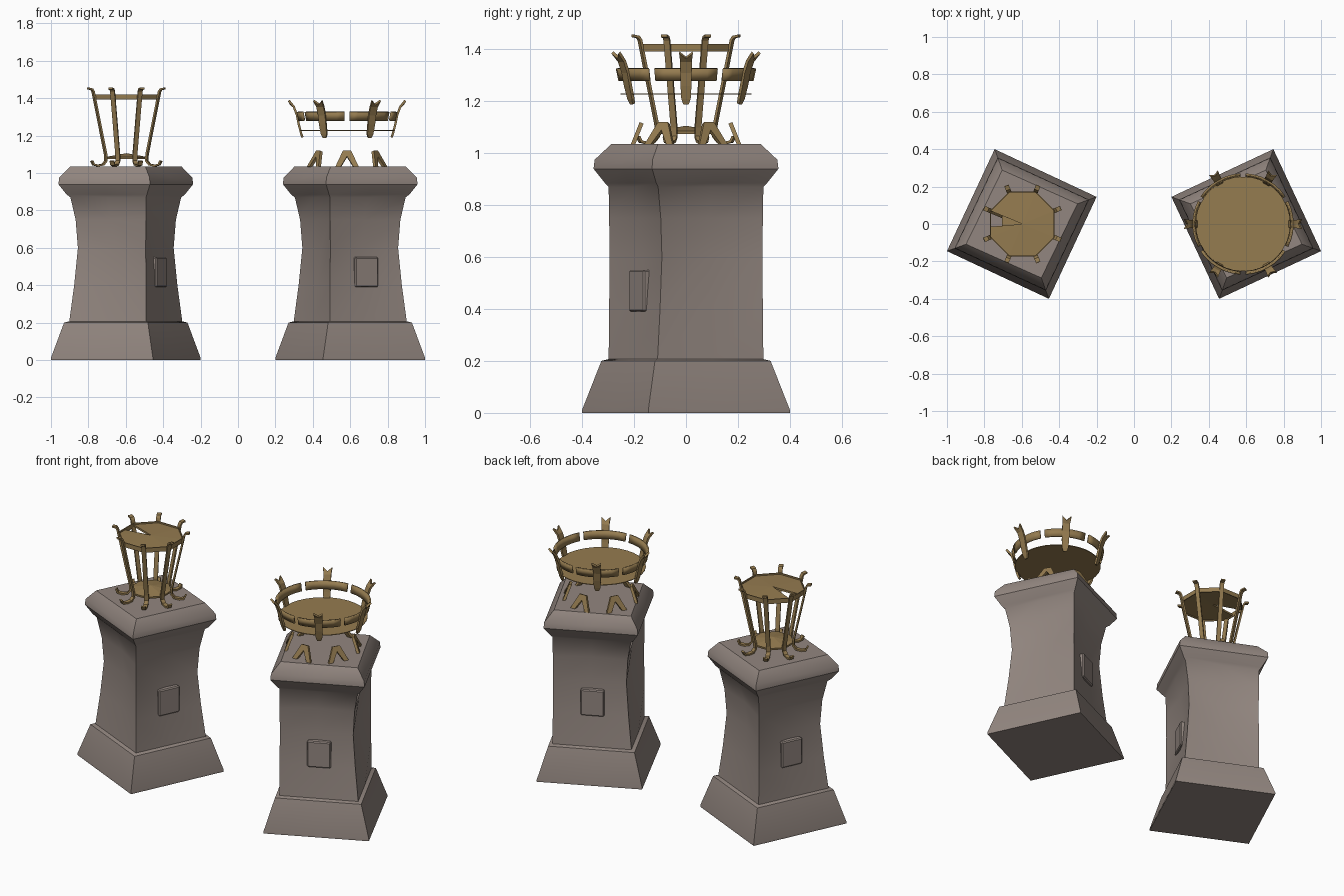
import bpy, bmesh, math
from mathutils import Vector, Matrix

if "Cube" in bpy.data.objects:
    bpy.data.objects.remove(bpy.data.objects["Cube"])


def material(name, rgb):
    m = bpy.data.materials.new(name)
    m.diffuse_color = (*rgb, 1)
    m.use_nodes = True
    m.node_tree.nodes["Principled BSDF"].inputs["Base Color"].default_value = m.diffuse_color
    return m


STONE = material("warm grey stone", (0.29, 0.24, 0.215))
GOLD = material("old brass", (0.30, 0.20, 0.08))


def finish(bm, name, mat, thick=0, smooth=None):
    bmesh.ops.recalc_face_normals(bm, faces=bm.faces)
    me = bpy.data.meshes.new(name)
    bm.to_mesh(me)
    bm.free()
    ob = bpy.data.objects.new(name, me)
    bpy.context.collection.objects.link(ob)
    me.materials.append(mat)
    if thick:
        mod = ob.modifiers.new("thickness", 'SOLIDIFY')
        mod.thickness = thick
        mod.offset = 0
    if smooth:
        bpy.ops.object.select_all(action='DESELECT')
        ob.select_set(True)
        bpy.context.view_layer.objects.active = ob
        bpy.ops.object.shade_smooth_by_angle(angle=math.radians(smooth))
    return ob


def around(cx, ang, r, t, z):
    """Point at radius r and sideways offset t, seen along direction ang."""
    c, s = math.cos(ang), math.sin(ang)
    return Vector((cx + r * c - t * s, r * s + t * c, z))


def grid(bm, rows):
    """Join rows of points into quads."""
    vs = [[bm.verts.new(p) for p in row] for row in rows]
    for a, b in zip(vs, vs[1:]):
        for i in range(len(a) - 1):
            bm.faces.new((a[i], a[i + 1], b[i + 1], b[i]))
    return vs


# Pedestal profile: z, scale of side corners, scale of front/back corners, inward dent
PROFILE = [(0, 1, 1, 0), (0.012, 1, 1, 0), (0.2, 0.825, 0.815, 0),
           (0.207, 0.755, 0.745, 0), (0.4, 0.69, 0.74, 0.02), (0.6, 0.64, 0.735, 0.03),
           (0.75, 0.67, 0.74, 0.02), (0.87, 0.74, 0.745, 0), (0.885, 0.79, 0.78, 0),
           (0.94, 0.90, 0.89, 0), (0.975, 0.89, 0.88, 0), (1.035, 0.745, 0.72, 0)]
CORNERS = [Vector((0.4, -0.145)), Vector((0.145, 0.4)),
           Vector((-0.4, 0.145)), Vector((-0.145, -0.4))]


def pedestal(side, name):
    bm = bmesh.new()
    rows = []
    for z, sx, sy, dent in PROFILE:
        cs = [c * (sy if i % 2 else sx) for i, c in enumerate(CORNERS)]
        ring = []
        for i in range(4):
            mid = (cs[i] + cs[(i + 1) % 4]) / 2
            ring += [cs[i], mid - mid.normalized() * dent]
        rows.append([bm.verts.new((side * (0.6 + p.x), p.y, z)) for p in ring])
    for a, b in zip(rows, rows[1:]):
        for i in range(8):
            j = (i + 1) % 8
            bm.faces.new((a[i], a[j], b[j], b[i]))
    bm.faces.new(rows[0])
    bm.faces.new(rows[-1])
    finish(bm, name + "_pedestal", STONE, smooth=35)


def plaque(cx, deg, name):
    bm = bmesh.new()
    ang = math.radians(deg)
    bmesh.ops.create_cube(bm, size=1, matrix=Matrix.Translation(around(cx, ang, 0.19, 0, 0.47))
                          @ Matrix.Rotation(ang, 4, 'Z') @ Matrix.Diagonal((0.044, 0.135, 0.16, 1)))
    bmesh.ops.bevel(bm, geom=bm.edges[:], offset=0.006, segments=1, affect='EDGES')
    finish(bm, name, STONE)


for side, name, degs in ((-1, "left", (-25, 155)), (1, "right", (295, 115))):
    pedestal(side, name)
    for n, d in enumerate(degs):
        plaque(side * 0.6, d, f"{name}_plaque_{n + 1}")

# Tall cage: eight curled bars
LX = -0.597
BAR = [(0.2, 1.065), (0.19, 1.045), (0.165, 1.04), (0.135, 1.045), (0.118, 1.065),
       (0.12, 1.1), (0.192, 1.435), (0.2, 1.448), (0.222, 1.452)]
bm = bmesh.new()
for k in range(8):
    ang = math.radians(22.5 + 45 * k)
    grid(bm, [[around(LX, ang, r, t, z) for t in (-0.0125, 0.0125)] for r, z in BAR])
finish(bm, "cage_bars", GOLD, 0.01)


# Cage plates: octagonal, the upper one split by a narrow slit
def plate(name, r, z, rise, slit):
    bm = bmesh.new()
    centre = bm.verts.new((LX, 0, z + rise))
    rim = [bm.verts.new(around(LX, math.radians(22.5 + 45 * k), r, 0, z)) for k in range(8)]
    gap = bm.verts.new(around(LX, math.radians(185), r * 0.95, 0, z))
    for k in range(8):
        a, b = rim[k], rim[(k + 1) % 8]
        if k == 3 and slit:
            a = gap
        bm.faces.new((centre, a, b))
    return finish(bm, name, GOLD, 0.012)


plate("cage_top_plate", 0.183, 1.405, 0.006, True)
plate("cage_bottom_plate", 0.118, 1.08, 0.02, False)

# Cage hoop
bm = bmesh.new()
grid(bm, [[around(LX, math.radians(22.5 + 45 * k), 0.184, 0, z) for k in range(9)]
          for z in (1.392, 1.42)])
bmesh.ops.remove_doubles(bm, verts=bm.verts, dist=0.0001)
finish(bm, "cage_hoop", GOLD, 0.006)

# Bowl: thin disc
RX = 0.583
bm = bmesh.new()
bmesh.ops.create_circle(bm, cap_ends=True, segments=32, radius=0.252,
                        matrix=Matrix.Translation((RX, 0, 1.228)))
finish(bm, "bowl_disc", GOLD, 0.004)

# Bowl prongs with forked tips: radius, z, half width, drop of the notch
PRONG = [(0.238, 1.19, 0.010, 0), (0.245, 1.21, 0.018, 0), (0.258, 1.26, 0.021, 0),
         (0.268, 1.31, 0.022, 0), (0.285, 1.355, 0.022, 0), (0.312, 1.388, 0.026, 0.02)]
bm = bmesh.new()
for k in range(6):
    ang = math.radians(60 * k)
    grid(bm, [[around(RX, ang, r - d * 0.6, t, z - d) for t, d in ((-w, 0), (0, n), (w, 0))]
              for r, z, w, n in PRONG])
finish(bm, "bowl_prongs", GOLD, 0.012)

# Bowl band, broken between the prongs
bm = bmesh.new()
for k in range(6):
    grid(bm, [[around(RX, math.radians(60 * k + a), r, 0, z) for a in (-27, -18, -9, 0, 9, 18, 27)]
              for r, z in ((0.256, 1.28), (0.266, 1.327))])
finish(bm, "bowl_band", GOLD, 0.01, smooth=35)

# Bowl feet: inverted V brackets leaning inwards
VEE = [(-0.062, 0), (-0.022, 0.085), (0.022, 0.085), (0.062, 0),
       (0.034, 0), (0, 0.055), (-0.034, 0)]
bm = bmesh.new()
for k in range(6):
    ang = math.radians(30 + 60 * k)
    bm.faces.new([bm.verts.new(around(RX, ang, 0.205 - 0.4 * h, t, 1.032 + h)) for t, h in VEE])
finish(bm, "bowl_feet", GOLD, 0.016)
